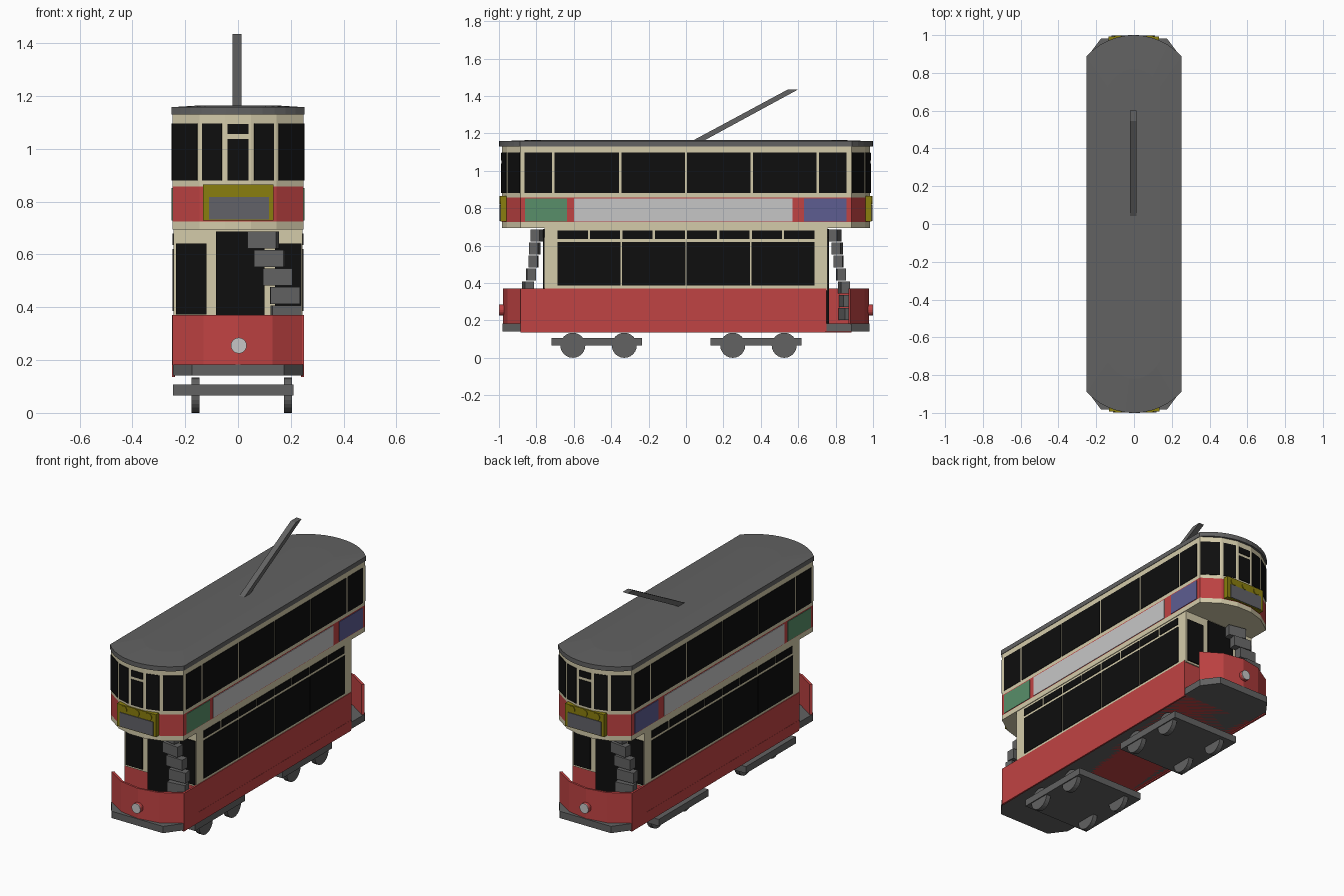
import bpy, bmesh, math
from mathutils import Matrix

cube = bpy.data.objects.get("Cube")
if cube:
    bpy.data.objects.remove(cube, do_unlink=True)


def material(name, *rgb):
    def linear(c):
        c /= 255
        return c / 12.92 if c < 0.04 else ((c + 0.055) / 1.055) ** 2.4
    col = [linear(c) for c in rgb] + [1]
    m = bpy.data.materials.new(name)
    m.use_nodes = True
    m.diffuse_color = col
    m.node_tree.nodes["Principled BSDF"].inputs["Base Color"].default_value = col
    return m


RED = material("red paint", 192, 67, 67)
CREAM = material("cream paint", 212, 203, 170)
GREY = material("dark grey", 98, 98, 98)
BLACK = material("window black", 14, 14, 14)
SILVER = material("light grey", 198, 198, 198)
SLATE = material("slate panel", 98, 98, 104)
GREEN = material("green poster", 88, 143, 106)
BLUE = material("blue poster", 93, 93, 145)
OCHRE = material("ochre", 138, 126, 14)


def build(name, lofts, *mats):
    """Skin each list of rings into a closed solid, all in one object."""
    bm = bmesh.new()
    for rings in lofts:
        rows = [[bm.verts.new(p) for p in ring] for ring in rings]
        n = len(rows[0])
        for a, b in zip(rows, rows[1:]):
            for i in range(n):
                j = (i + 1) % n
                bm.faces.new((a[i], a[j], b[j], b[i]))
        bm.faces.new(rows[0][::-1])
        bm.faces.new(rows[-1])
    bmesh.ops.recalc_face_normals(bm, faces=bm.faces)
    mesh = bpy.data.meshes.new(name)
    bm.to_mesh(mesh)
    bm.free()
    for m in mats:
        mesh.materials.append(m)
    ob = bpy.data.objects.new(name, mesh)
    bpy.context.collection.objects.link(ob)
    return ob


def prism(plan, *levels):
    return [[(x, y, z) for x, y in plan] for z in levels]


def box(x0, x1, y0, y1, z0, z1):
    return prism([(x0, y0), (x1, y0), (x1, y1), (x0, y1)], z0, z1)


def disc(center, r, depth, axis, n=20):
    """Cylinder centred on a point, along x or y."""
    cx, cy, cz = center
    ring = [(r * math.cos(math.tau * i / n), r * math.sin(math.tau * i / n)) for i in range(n)]
    if axis == "x":
        return [[(cx + e, cy + u, cz + v) for u, v in ring] for e in (-depth / 2, depth / 2)]
    return [[(cx + u, cy + e, cz + v) for u, v in ring] for e in (-depth / 2, depth / 2)]


def strip(p, q, z0, z1, a=0.0, b=1.0, out=0.004, back=0.004):
    """Plate along part of a wall from p to q; outside is to the right."""
    dx, dy = q[0] - p[0], q[1] - p[1]
    length = math.hypot(dx, dy)
    nx, ny = dy / length, -dx / length
    ends = [(p[0] + dx * t, p[1] + dy * t) for t in (a, b)]
    plan = [(x + nx * out, y + ny * out) for x, y in ends]
    plan += [(x - nx * back, y - ny * back) for x, y in ends[::-1]]
    return prism(plan, z0, z1)


def turn(plan):
    return [(-x, -y) for x, y in plan]


def both_ends(lofts):
    """Repeat solids turned half a circle about the vertical axis."""
    return lofts + [[[(-x, -y, z) for x, y, z in r] for r in rings] for rings in lofts]


def both_sides(lofts):
    return lofts + [[[(-x, y, z) for x, y, z in r] for r in rings] for rings in lofts]


# Upper deck with its red waistband
half = [(0.05, -0.985), (0.145, -0.957), (0.249, -0.885)]
front = [(-x, y) for x, y in half[::-1]] + half
deck = build("upper_deck", [prism(front + turn(front), 0.695, 0.725, 0.858, 1.135)], CREAM, RED)
for f in deck.data.polygons:
    f.material_index = int(0.75 < f.center.z < 0.83)

# Upper windows: rounded ends, then sides
glass = []
for i, (p, q) in enumerate(zip(front, front[1:])):
    if i == 2:
        glass += [strip(p, q, 0.88, 1.038, 0.1, 0.9), strip(p, q, 1.056, 1.095, 0.1, 0.9)]
    else:
        a, b = {0: (0.03, 0.92), 1: (0.1, 0.88), 3: (0.12, 0.9), 4: (0.08, 0.97)}[i]
        glass.append(strip(p, q, 0.88, 1.097, a, b))
glass = both_ends(glass)
posts = [-0.87, -0.71, -0.352, 0, 0.352, 0.705, 0.865]
glass += both_sides([box(0.245, 0.252, a + 0.006, b - 0.006, 0.88, 1.097)
                     for a, b in zip(posts, posts[1:])])
build("upper_windows", glass, BLACK)

# Side posters
for name, y0, y1, mat in (("front_poster", -0.86, -0.635, GREEN),
                          ("long_poster", -0.6, 0.57, SILVER),
                          ("rear_poster", 0.63, 0.858, BLUE)):
    build(name, both_sides([box(0.246, 0.252, y0, y1, 0.729, 0.851)]), mat)

# Slightly cambered roof with rounded ends
R, SPREAD, N = 0.339, 0.838, 12
arc = [(R * math.sin(t), -0.661 - R * math.cos(t))
       for t in (SPREAD * (2 * i / N - 1) for i in range(N + 1))]
plan = arc + turn(arc)
crown = [(x * 0.55, y * 0.82) for x, y in plan]
build("roof", [prism(plan, 1.13, 1.158) + prism(crown, 1.165)], GREY)

# Trolley pole
pole = [(0.03, 1.158), (0.09, 1.158), (0.6, 1.435), (0.545, 1.435)]
build("trolley_pole", [[[(x, y, z) for y, z in pole] for x in (-0.021, 0.014)]], GREY)

# Destination boards at both ends
build("destination_board", both_ends([box(-0.132, 0.134, -0.993, -0.945, 0.728, 0.866)]), OCHRE)
build("destination_panel", both_ends([box(-0.11, 0.118, -0.997, -0.99, 0.732, 0.818)]), SLATE)
build("board_lamps", both_ends([disc((x, -0.993, 0.842), 0.022, 0.008, "y")
                                for x in (-0.085, 0, 0.085)]), OCHRE)

# Lower saloon and its red waist
build("lower_saloon", [box(-0.245, 0.245, -0.757, 0.757, 0.36, 0.7)], CREAM)
build("lower_body", [box(-0.249, 0.249, -0.75, 0.75, 0.142, 0.37)], RED)

# Lower side windows with small vents above
glass = []
for i in range(4):
    y = -0.692 + 0.346 * i
    glass.append(box(0.24, 0.249, y + 0.004, y + 0.342, 0.386, 0.62))
    glass += [box(0.24, 0.249, v + 0.006, v + 0.167, 0.636, 0.68) for v in (y, y + 0.173)]
build("lower_windows", both_sides(glass), BLACK)

# Bulkhead windows and doorways
build("bulkhead_openings", both_ends([
    box(-0.235, -0.12, -0.764, -0.75, 0.372, 0.642),
    box(-0.083, 0.1, -0.764, -0.745, 0.184, 0.688),
    box(0.14, 0.24, -0.764, -0.75, 0.372, 0.642)]), BLACK)

# Underframe with chamfered platforms
plat = [(-0.247, -0.885), (-0.175, -0.982), (0.175, -0.982), (0.247, -0.885)]
build("underframe", [prism(plat + turn(plat), 0.142, 0.184)], GREY)

# Curved dashes, open on the boarding side
dash = [(-0.249, -0.88), (-0.13, -0.955), (0, -0.978), (0.13, -0.955), (0.249, -0.88)]
inner = [(x * 0.95, y + 0.012) for x, y in dash]
wall = prism(dash + inner[::-1], 0.182, 0.37)
build("dash", both_ends([wall]), RED)
build("dash_side", both_ends([box(0.238, 0.25, -0.884, -0.74, 0.135, 0.37)]), RED)
build("side_skirt", both_sides([box(0.24, 0.25, -0.745, 0.745, 0.135, 0.2)]), RED)

# Headlights
build("headlight_body", both_ends([disc((0.003, -0.982, 0.255), 0.03, 0.028, "y")]), RED)
build("headlight_lens", both_ends([disc((0.003, -0.997, 0.255), 0.03, 0.006, "y")]), SILVER)

# Curved stairs at each end
path = [(0.18, -0.855), (0.185, -0.853), (0.182, -0.845), (0.178, -0.828),
        (0.152, -0.815), (0.12, -0.808), (0.095, -0.795)]
steps = []
for i, (x, y) in enumerate(path):
    z = 0.235 + 0.07 * i
    rot = Matrix.Translation((x, y, z)) @ Matrix.Rotation(math.radians(18 - 5 * i), 4, "Z")
    local = box(-0.056, 0.056, -0.024, 0.024, -0.032, 0.032)
    steps.append([[tuple(rot @ Matrix.Translation(p).to_translation()) for p in r] for r in local])
build("stairs", both_ends(steps), GREY)

# Trucks and wheels
build("truck_frames", [box(-0.246, 0.211, y, y + 0.485, 0.065, 0.107) for y in (-0.72, 0.132)], GREY)
wheels = build("wheels", [disc((x, y, 0.067), 0.067, 0.03, "x", 24)
                          for x in (-0.161, 0.19) for y in (-0.605, -0.33, 0.25, 0.525)], GREY)
